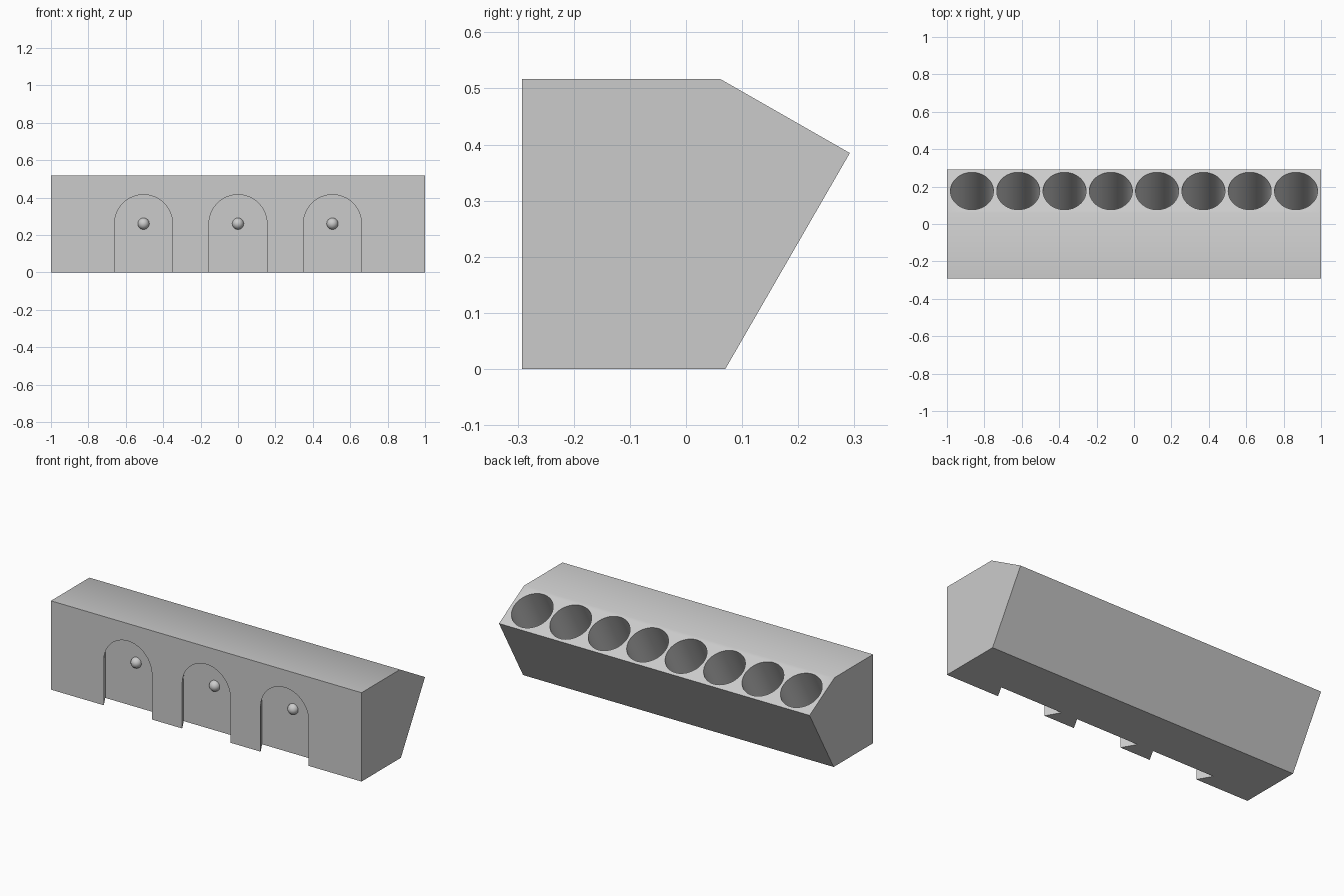
import bpy, bmesh, math
from mathutils import Vector, Matrix

if "Cube" in bpy.data.objects:
    bpy.data.objects.remove(bpy.data.objects["Cube"])

grey = bpy.data.materials.new("light grey")
grey.diffuse_color = (0.6, 0.6, 0.6, 1)
grey.use_nodes = True
grey.node_tree.nodes["Principled BSDF"].inputs["Base Color"].default_value = grey.diffuse_color

FRONT = -0.292
DEPTH = 0.08          # niche depth
FLARE = 0.046         # niche widens towards its back wall
ARCH_R, SPRING = 0.155, 0.26
NICHE_X = (-0.505, 0.0, 0.505)


def make(name, bm):
    bmesh.ops.recalc_face_normals(bm, faces=bm.faces)
    me = bpy.data.meshes.new(name)
    bm.to_mesh(me)
    bm.free()
    ob = bpy.data.objects.new(name, me)
    bpy.context.collection.objects.link(ob)
    me.materials.append(grey)
    return ob


def loft(bm, loop_a, loop_b):
    """Closed solid between two matching outlines."""
    a = [bm.verts.new(p) for p in loop_a]
    b = [bm.verts.new(p) for p in loop_b]
    bm.faces.new(a)
    bm.faces.new(b[::-1])
    for i in range(len(a)):
        j = (i + 1) % len(a)
        bm.faces.new((a[i], a[j], b[j], b[i]))


def arch(x, y):
    """Arch outline at depth y, flaring with depth."""
    r = ARCH_R + FLARE * (y - FRONT) / DEPTH
    pts = [(x - r, y, -0.1), (x + r, y, -0.1)]
    for i in range(33):
        t = math.pi * i / 32
        pts.append((x + r * math.cos(t), y, SPRING + r * math.sin(t)))
    return pts


# body: side profile swept along x
profile = [(FRONT, 0), (0.07, 0), (0.292, 0.385), (0.061, 0.517), (FRONT, 0.517)]
bm = bmesh.new()
loft(bm, [(-1, y, z) for y, z in profile], [(1, y, z) for y, z in profile])
body = make("body", bm)

# arched niche cutters
bm = bmesh.new()
for x in NICHE_X:
    loft(bm, arch(x, FRONT - 0.02), arch(x, FRONT + DEPTH))
niches = make("niche_cutter", bm)

# row of eight bores, square to the sloping rear face
axis = Vector((0, 0.132, 0.231)).normalized()
turn = axis.to_track_quat('Z', 'X').to_matrix().to_4x4()
mouth = Vector((0, 0.1765, 0.451))
BORE_DEPTH, OUT = 0.42, 0.05
bm = bmesh.new()
for i in range(8):
    c = mouth + axis * (OUT - BORE_DEPTH) / 2 + Vector(((i - 3.5) * 0.2475, 0, 0))
    bmesh.ops.create_cone(bm, cap_ends=True, segments=64, radius1=0.115, radius2=0.115,
                          depth=BORE_DEPTH + OUT, matrix=Matrix.Translation(c) @ turn)
bores = make("bore_cutter", bm)

# cut the body and remove the cutters
for cutter in (niches, bores):
    m = body.modifiers.new(cutter.name, 'BOOLEAN')
    m.operation, m.solver, m.object = 'DIFFERENCE', 'EXACT', cutter
    cutter.hide_render = True
bpy.context.view_layer.update()
cut = bpy.data.meshes.new_from_object(body.evaluated_get(bpy.context.evaluated_depsgraph_get()))
body.modifiers.clear()
body.data = cut
for cutter in (niches, bores):
    bpy.data.objects.remove(cutter)

# round knobs on the niche back walls
parts = [body]
for i, x in enumerate(NICHE_X):
    bm = bmesh.new()
    bmesh.ops.create_uvsphere(bm, u_segments=32, v_segments=16, radius=0.031,
                              matrix=Matrix.Translation((x, FRONT + DEPTH, SPRING)))
    parts.append(make(f"knob_{i + 1}", bm))

# smooth curved walls, keep edges crisp
for ob in parts:
    bpy.ops.object.select_all(action='DESELECT')
    ob.select_set(True)
    bpy.context.view_layer.objects.active = ob
    bpy.ops.object.shade_smooth_by_angle(angle=math.radians(30))
